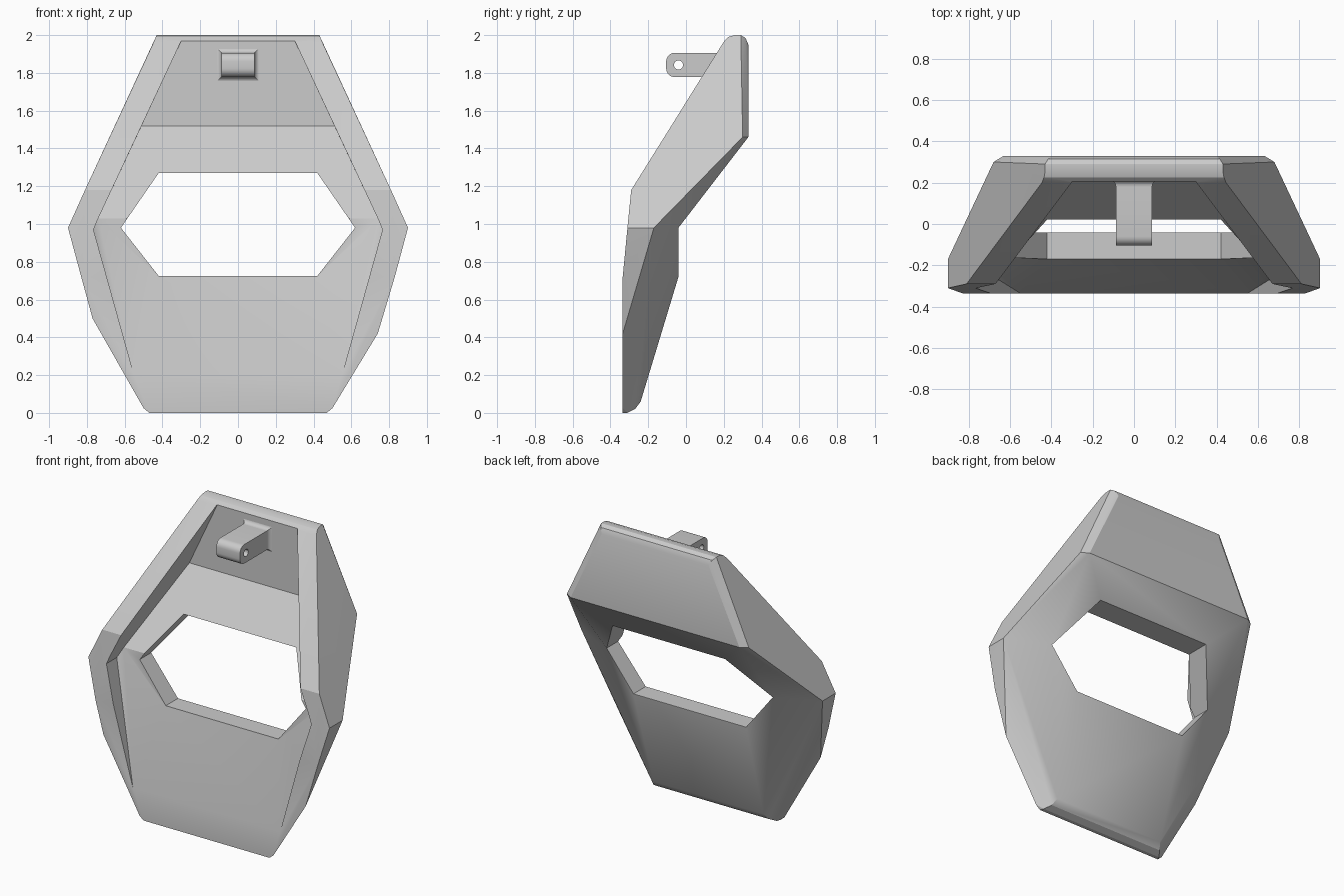
import bpy, bmesh, math

if "Cube" in bpy.data.objects:
    bpy.data.objects.remove(bpy.data.objects["Cube"], do_unlink=True)

grey = bpy.data.materials.new("light_grey")
grey.use_nodes = True
colour = (0.6, 0.6, 0.6, 1)
grey.diffuse_color = colour
grey.node_tree.nodes["Principled BSDF"].inputs["Base Color"].default_value = colour


def finish(name, bm):
    bmesh.ops.recalc_face_normals(bm, faces=bm.faces)
    mesh = bpy.data.meshes.new(name)
    bm.to_mesh(mesh)
    bm.free()
    mesh.materials.append(grey)
    ob = bpy.data.objects.new(name, mesh)
    bpy.context.collection.objects.link(ob)
    return ob


def mirrored(points):
    return points + [(-x, y, z) for x, y, z in points]


def joined_hulls(name, groups, seam):
    """Convex blocks joined at the height of their shared, open section."""
    bm = bmesh.new()
    for points in groups:
        verts = [bm.verts.new(p) for p in points]
        res = bmesh.ops.convex_hull(bm, input=verts)
        loose = {v for v in res["geom_interior"] + res["geom_unused"]
                 if isinstance(v, bmesh.types.BMVert) and not v.link_faces}
        bmesh.ops.delete(bm, geom=list(loose), context="VERTS")
    caps = [f for f in bm.faces if all(abs(v.co.z - seam) < 1e-4 for v in f.verts)]
    bmesh.ops.delete(bm, geom=caps, context="FACES")
    bmesh.ops.remove_doubles(bm, verts=bm.verts, dist=1e-4)
    bmesh.ops.dissolve_limit(bm, angle_limit=0.01, verts=bm.verts, edges=bm.edges)
    return finish(name, bm)


def prism(name, outline, axis, start, end):
    """Extrude a 2D outline (other axis, z) along x or y."""
    bm = bmesh.new()
    rings = []
    for d in (start, end):
        rings.append([bm.verts.new((d, a, z) if axis == "x" else (a, d, z))
                      for a, z in outline])
    for ring in rings:
        bm.faces.new(ring)
    for i in range(len(outline)):
        j = (i + 1) % len(outline)
        bm.faces.new((rings[0][i], rings[0][j], rings[1][j], rings[1][i]))
    return finish(name, bm)


def cut(target, cutter):
    mod = target.modifiers.new("cut", "BOOLEAN")
    mod.operation = "DIFFERENCE"
    mod.solver = "EXACT"
    mod.object = cutter
    bpy.context.view_layer.objects.active = target
    bpy.ops.object.modifier_apply(modifier=mod.name)
    bpy.data.objects.remove(cutter, do_unlink=True)


def smooth(ob, degrees):
    bpy.ops.object.select_all(action="DESELECT")
    ob.select_set(True)
    bpy.context.view_layer.objects.active = ob
    bpy.ops.object.shade_smooth_by_angle(angle=math.radians(degrees))


# Outer shell: upper and lower blocks meeting at the widest section
waist = [(0.62, -0.04, 0.98), (0.9, -0.17, 0.98), (0.9, -0.31, 0.98)]
crown = [(0.81, -0.29, 1.18), (0.445, 0.2, 1.965), (0.435, 0.225, 1.99),
         (0.43, 0.255, 2), (0.43, 0.29, 2), (0.415, 0.315, 1.985),
         (0.4, 0.33, 1.95), (0.679, 0.3, 1.46), (0.63, 0.33, 1.46)]
chin = [(0.83, -0.335, 0.72), (0.42, -0.04, 0.72), (0.5, -0.335, 0.025),
        (0.47, -0.335, 0), (0.46, -0.31, 0), (0.43, -0.27, 0.02),
        (0.41, -0.24, 0.06)]
uneven_corners = [(0.74, -0.335, 0.42), (-0.77, -0.335, 0.5)]
shell = joined_hulls("shell", [mirrored(waist + crown),
                               mirrored(waist + chin) + uneven_corners], 0.98)

# Front recess leaving the raised rim
front = -0.6
crease = [(0.74, -0.16, 1.03), (0.74, front, 1.03)]
upper = [(x, y, z) for x, z in ((0.3, 1.97), (0.51, 1.52)) for y in (0.21, front)]
lower = [(0.765, -0.2, 0.97), (0.765, front, 0.97), (0.42, -0.17, 0.72),
         (0.55, -0.335, 0.2), (0.55, front, 0.2)]
cut(shell, joined_hulls("recess_cutter", [mirrored(crease + upper),
                                          mirrored(crease + lower)], 1.03))

# Six-sided opening
opening = [(0.42, 1.27), (0.62, 0.98), (0.42, 0.725),
           (-0.42, 0.725), (-0.62, 0.98), (-0.42, 1.27)]
cut(shell, prism("opening_cutter", opening, "y", -1, 1))
smooth(shell, 24)

# Mounting lug with rounded nose and pin hole
half, mid, nose, r = 0.064, 1.842, -0.105, 0.045
side = [(0.24, mid - half), (0.24, mid + half)]
for sign in (1, -1):
    arc = [(nose + r - r * math.sin(a), mid + sign * (half - r + r * math.cos(a)))
           for a in [i * math.pi / 12 for i in range(7)]]
    side += arc if sign == 1 else arc[::-1]
lug = prism("mounting_lug", side, "x", -0.088, 0.088)
pin = [(-0.04 + 0.024 * math.cos(i * math.pi / 12),
        mid + 0.024 * math.sin(i * math.pi / 12)) for i in range(24)]
cut(lug, prism("pin_cutter", pin, "x", -0.3, 0.3))
smooth(lug, 30)

# Flared fillet at the root of the lug
bm = bmesh.new()
rings = []
for i in range(7):
    a = i * math.pi / 12
    grow, y = 0.03 * (1 - math.sin(a)), 0.212 - 0.03 * (1 - math.cos(a))
    w, h = 0.088 + grow, half + grow
    rings.append([bm.verts.new((sx * w, y, mid + sz * h))
                  for sx, sz in ((-1, -1), (1, -1), (1, 1), (-1, 1))])
for a, b in zip(rings, rings[1:]):
    for i in range(4):
        j = (i + 1) % 4
        bm.faces.new((a[i], a[j], b[j], b[i]))
bm.faces.new(rings[0])
bm.faces.new(rings[-1])
smooth(finish("lug_fillet", bm), 30)
